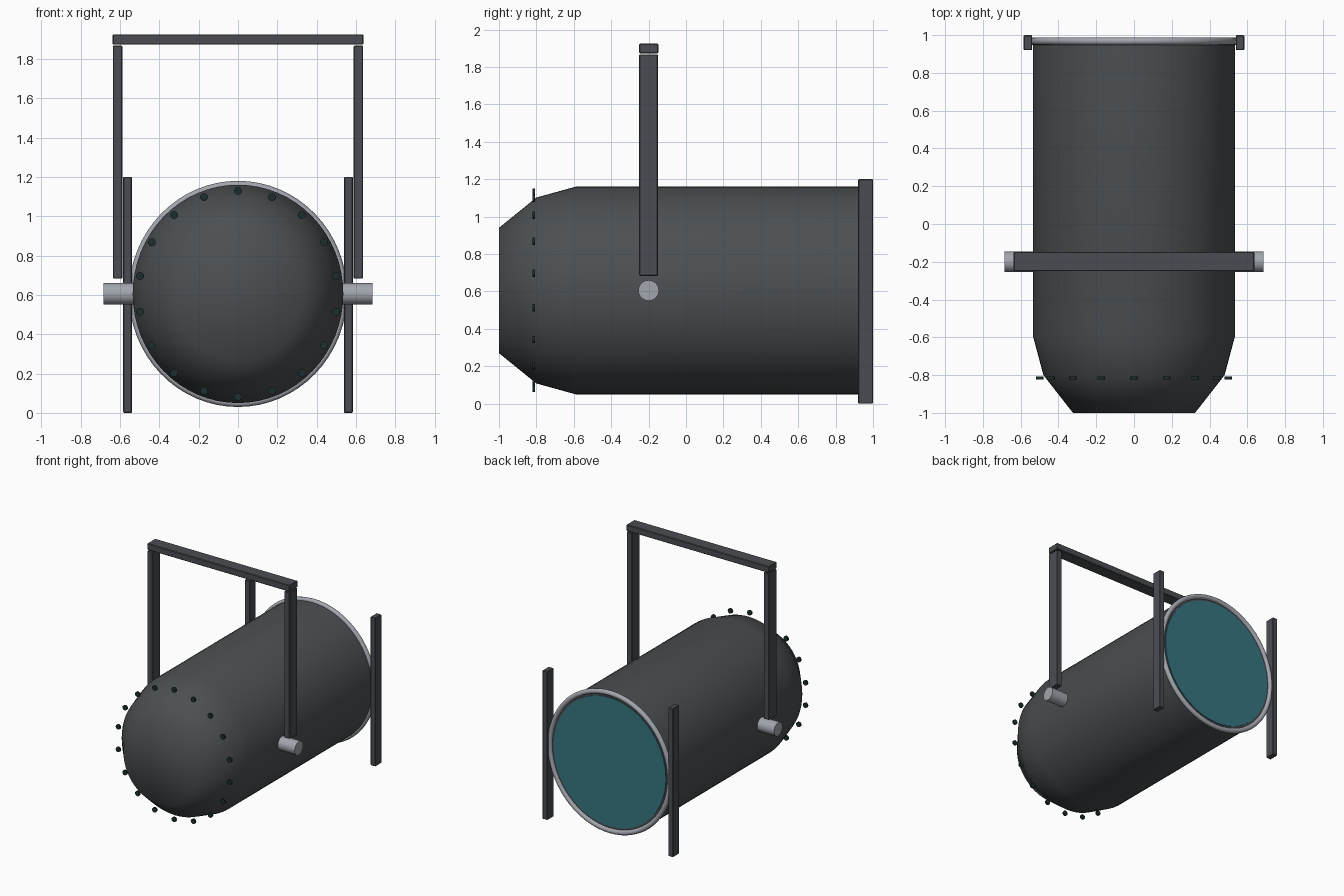
import bpy, bmesh, math
from mathutils import Matrix, Vector

if "Cube" in bpy.data.objects:
    bpy.data.objects.remove(bpy.data.objects["Cube"])

CZ = 0.605      # height of the housing axis
SQ = 0.965      # sideways squash of the round parts


def material(name, rgb):
    m = bpy.data.materials.new(name)
    m.diffuse_color = (*rgb, 1)
    m.use_nodes = True
    m.node_tree.nodes["Principled BSDF"].inputs["Base Color"].default_value = m.diffuse_color
    return m


BODY = material("charcoal", (0.072, 0.079, 0.084))
FRAME = material("dark_steel", (0.068, 0.073, 0.084))
METAL = material("light_metal", (0.36, 0.38, 0.42))
GLASS = material("teal_glass", (0.038, 0.18, 0.22))
BOLT = material("dark_bolt", (0.012, 0.026, 0.028))


def add_object(name, bm, mat, smooth=None):
    bmesh.ops.recalc_face_normals(bm, faces=bm.faces)
    me = bpy.data.meshes.new(name)
    bm.to_mesh(me)
    bm.free()
    me.materials.append(mat)
    ob = bpy.data.objects.new(name, me)
    bpy.context.collection.objects.link(ob)
    if smooth:
        bpy.ops.object.select_all(action='DESELECT')
        ob.select_set(True)
        bpy.context.view_layer.objects.active = ob
        bpy.ops.object.shade_smooth_by_angle(angle=math.radians(smooth))
    return ob


def lathe(name, profile, mat, closed=False, smooth=60, n=64):
    """Revolve (y, radius) points around the housing axis."""
    bm = bmesh.new()
    rings = []
    for y, r in profile:
        rings.append([bm.verts.new((SQ * r * math.sin(2 * math.pi * i / n), y,
                                    CZ + r * math.cos(2 * math.pi * i / n)))
                      for i in range(n)])
    pairs = list(zip(rings, rings[1:]))
    if closed:
        pairs.append((rings[-1], rings[0]))
    else:
        bm.faces.new(rings[0])
        bm.faces.new(rings[-1])
    for a, b in pairs:
        for i in range(n):
            j = (i + 1) % n
            bm.faces.new((a[i], a[j], b[j], b[i]))
    return add_object(name, bm, mat, smooth)


def box(name, lo, hi, mat, bevel=0.004):
    lo, hi = Vector(lo), Vector(hi)
    bm = bmesh.new()
    bmesh.ops.create_cube(bm, size=1, matrix=Matrix.Translation((lo + hi) / 2)
                          @ Matrix.Diagonal((*(hi - lo), 1)))
    bmesh.ops.bevel(bm, geom=bm.edges[:], offset=bevel, segments=1, affect='EDGES')
    return add_object(name, bm, mat)


def cylinder(bm, centre, radius, depth, axis, n):
    rot = Matrix.Rotation(math.pi / 2, 4, 'Y' if axis == 'x' else 'X')
    bmesh.ops.create_cone(bm, cap_ends=True, segments=n, radius1=radius, radius2=radius,
                          depth=depth, matrix=Matrix.Translation(centre) @ rot)


# Housing with a stepped, tapered nose
lathe("housing", [(-1.0, 0.335), (-0.8, 0.497), (-0.59, 0.555), (0.968, 0.555)], BODY)

# Rounded rim and lens at the open end
rim = [(0.968 + 0.02 * math.sin(a), 0.555 + 0.02 * math.cos(a))
       for a in (2 * math.pi * k / 12 for k in range(12))]
lathe("rim", rim, METAL, closed=True)
lathe("lens", [(0.95, 0.52), (0.974, 0.52)], GLASS)

# Ring of bolts around the nose
bm = bmesh.new()
for k in range(18):
    a = 2 * math.pi * k / 18
    cylinder(bm, (SQ * 0.524 * math.sin(a), -0.815, CZ + 0.524 * math.cos(a)),
             0.02, 0.014, 'y', 16)
add_object("nose_bolts", bm, BOLT, 40)

# Yoke crossbar, and paired arms, pivots and accessory rails
box("yoke_crossbar", (-0.637, -0.25, 1.873), (0.637, -0.148, 1.925), FRAME)
for side, s in (("left", -1), ("right", 1)):
    def span(a, b):
        return sorted((s * a, s * b))
    x0, x1 = span(0.588, 0.636)
    box(side + "_yoke_arm", (x0, -0.25, 0.683), (x1, -0.15, 1.867), FRAME)
    x0, x1 = span(0.539, 0.584)
    box(side + "_rail", (x0, 0.92, 0.0), (x1, 1.0, 1.2), FRAME)
    bm = bmesh.new()
    cylinder(bm, (s * 0.608, -0.2, CZ), 0.055, 0.154, 'x', 24)
    add_object(side + "_pivot_knob", bm, METAL, 40)
